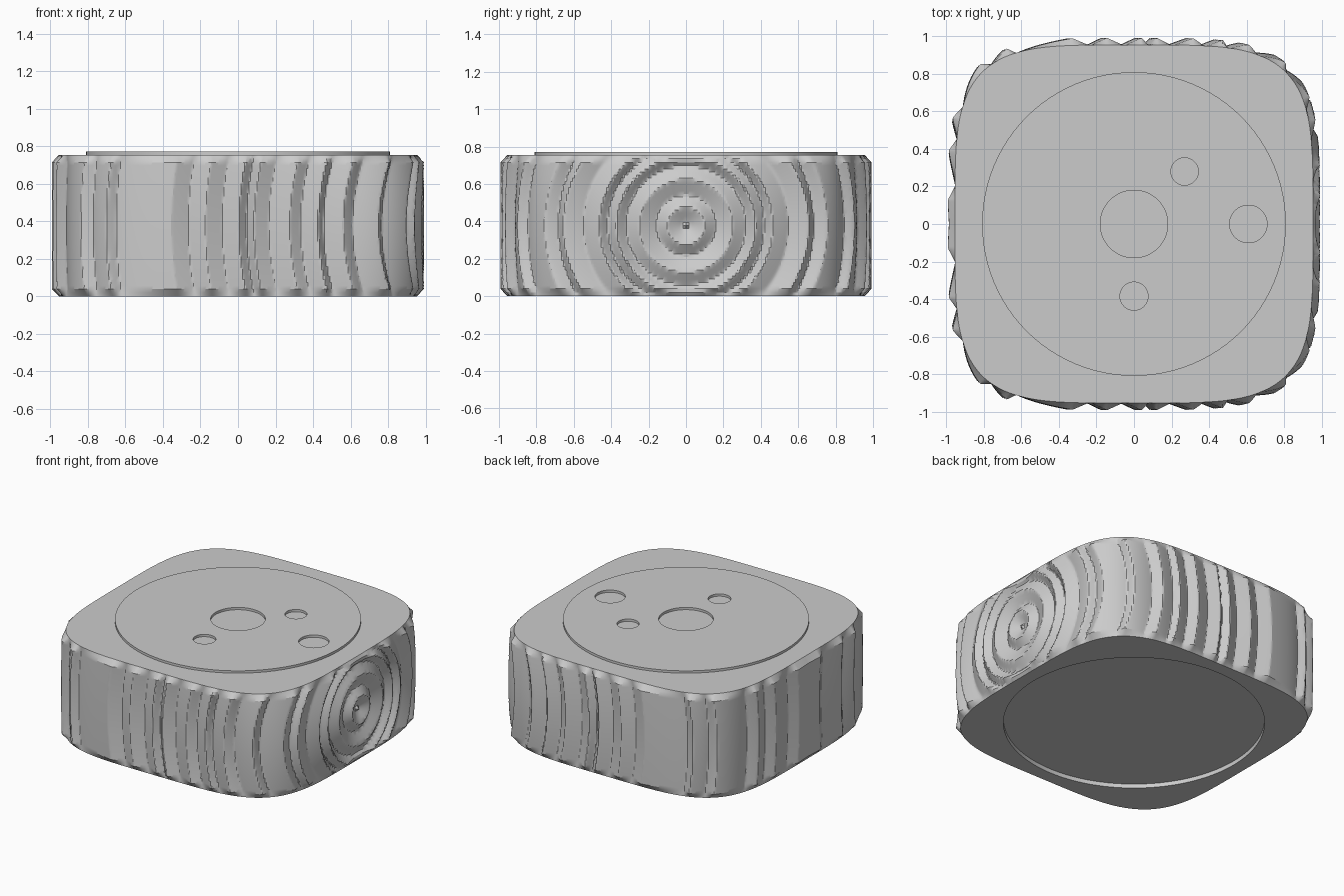
import bpy, bmesh, math
from mathutils import Vector

cube = bpy.data.objects.get("Cube")
if cube:
    bpy.data.objects.remove(cube)

grey = bpy.data.materials.new("light grey")
grey.use_nodes = True
grey.diffuse_color = (0.6, 0.6, 0.6, 1)
grey.node_tree.nodes["Principled BSDF"].inputs["Base Color"].default_value = grey.diffuse_color

HALF, POWER, HEIGHT, EDGE = 0.955, 4.2, 0.755, 0.04
COLUMNS, ROWS = 720, 40
MID = HEIGHT / 2

# Carved ridges as (valley, peak) distances from the middle of the left wall
RIDGES = [(0.02, 0.1), (0.16, 0.25), (0.32, 0.37), (0.42, 0.46), (0.55, 0.65),
          (0.69, 0.75), (0.9, 0.94), (1.07, 1.13), (1.23, 1.26), (1.35, 1.41),
          (1.52, 1.6), (1.64, 1.68), (1.77, 1.86), (1.95, 2.04), (2.34, 2.38),
          (2.48, 2.53), (2.76, 2.83), (2.93, 3.0), (3.18, 3.26)]
PROFILE = [(0, 0.02)]
for valley, peak in RIDGES:
    PROFILE += [(valley, -0.004), (peak, 0.038)]
PROFILE.append((4, 0))


def ridge(d):
    for (a, low), (b, high) in zip(PROFILE, PROFILE[1:]):
        if d <= b:
            return low + (high - low) * (d - a) / (b - a)
    return 0


def finish(bm, name, angle):
    bmesh.ops.recalc_face_normals(bm, faces=bm.faces)
    mesh = bpy.data.meshes.new(name)
    bm.to_mesh(mesh)
    bm.free()
    mesh.materials.append(grey)
    ob = bpy.data.objects.new(name, mesh)
    bpy.context.collection.objects.link(ob)
    bpy.ops.object.select_all(action="DESELECT")
    ob.select_set(True)
    bpy.context.view_layer.objects.active = ob
    bpy.ops.object.shade_smooth_by_angle(angle=math.radians(angle))


def circle(radius, x=0, y=0, z=0, count=COLUMNS):
    turn = 2 * math.pi / count
    return [Vector((x + radius * math.cos(i * turn), y + radius * math.sin(i * turn), z))
            for i in range(count)]


# Rounded-square outline, its outward normals and distances along the wall
outline, normals = [], []
for p in circle(1):
    p = p * HALF / (abs(p.x) ** POWER + abs(p.y) ** POWER) ** (1 / POWER)
    outline.append(p)
    normals.append(Vector([math.copysign(abs(c) ** (POWER - 1), c) for c in p]).normalized())
along = [0]
for i in range(COLUMNS // 2):
    along.append(along[-1] + (outline[i + 1] - outline[i]).length)


def wall_ring(z):
    ring = []
    fade = min(1, z / EDGE, (HEIGHT - z) / EDGE)
    for i in range(COLUMNS):
        d = math.hypot(along[min(i, COLUMNS - i)], z - MID)
        ring.append(outline[i] + normals[i] * ridge(d) * fade + Vector((0, 0, z)))
    return ring


# Body: recessed underside, carved wall and flat top
heights = [0, EDGE / 2]
heights += [EDGE + (HEIGHT - 2 * EDGE) * i / ROWS for i in range(ROWS + 1)]
heights += [HEIGHT - EDGE / 2, HEIGHT]
rings = [circle(0.86, z=0.03), circle(0.86)] + [wall_ring(z) for z in heights]
bm = bmesh.new()
loops = [[bm.verts.new(p) for p in ring] for ring in rings]
for low, high in zip(loops, loops[1:]):
    for i in range(COLUMNS):
        j = (i + 1) % COLUMNS
        bm.faces.new((low[i], low[j], high[j], high[i]))
bm.faces.new(loops[0])
bm.faces.new(loops[-1])
finish(bm, "carved_body", 25)

# Thin raised disc with four round openings
bm = bmesh.new()
for radius, x, y in [(0.81, 0, 0), (0.18, 0, 0), (0.073, 0.27, 0.28), (0.1, 0.61, 0), (0.075, 0, -0.385)]:
    loop = [bm.verts.new(p) for p in circle(radius, x, y, HEIGHT, 96)]
    for a, b in zip(loop, loop[1:] + loop[:1]):
        bm.edges.new((a, b))
bmesh.ops.triangle_fill(bm, use_beauty=True, edges=bm.edges[:])
result = bmesh.ops.extrude_face_region(bm, geom=bm.faces[:], use_keep_orig=True)
raised = [v for v in result["geom"] if isinstance(v, bmesh.types.BMVert)]
bmesh.ops.translate(bm, verts=raised, vec=(0, 0, 0.017))
finish(bm, "top_disc", 30)
